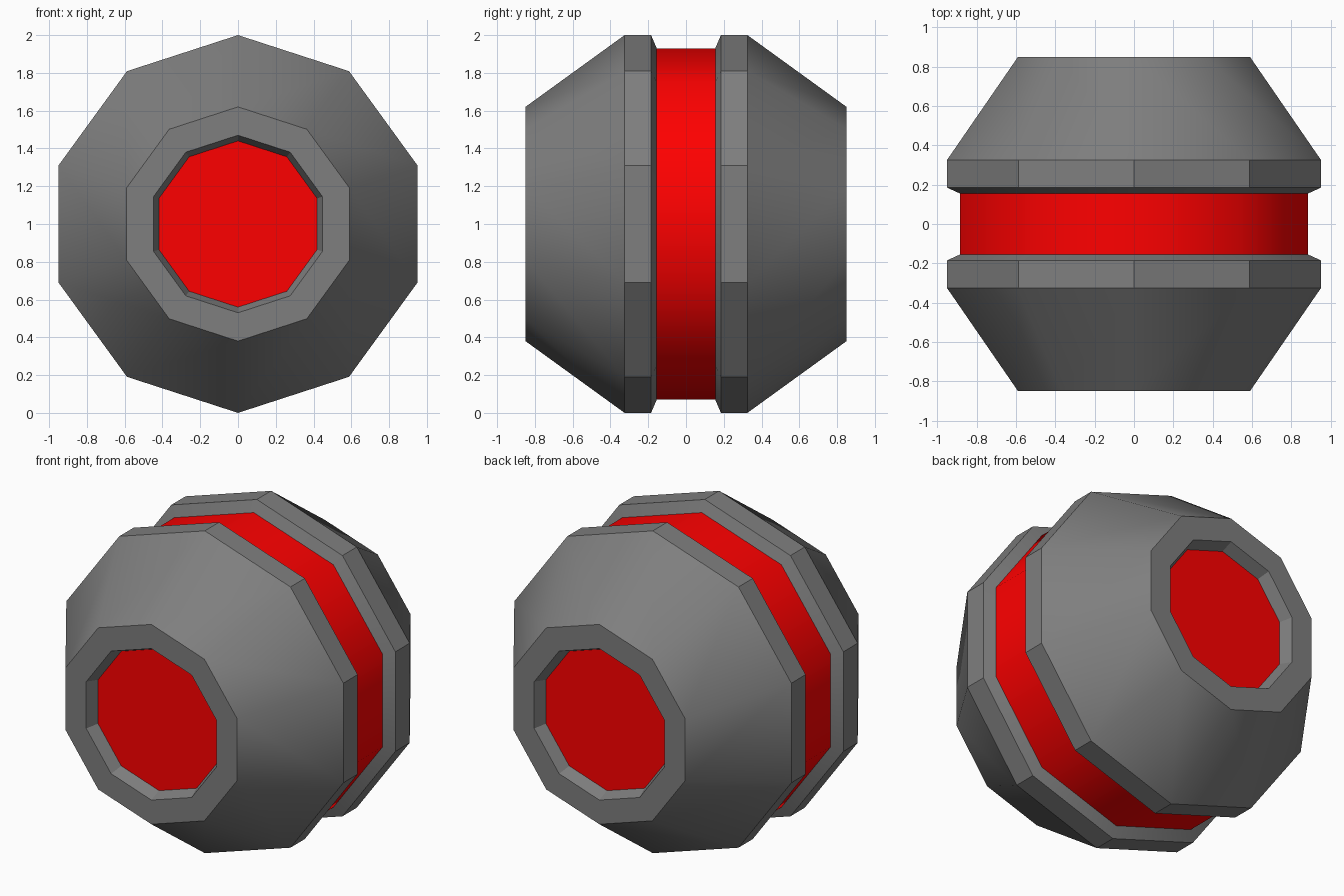
import bpy, bmesh, math

if "Cube" in bpy.data.objects:
    bpy.data.objects.remove(bpy.data.objects["Cube"])

SIDES = 10
CENTRE_Z = 1.0


def material(name, colour):
    mat = bpy.data.materials.new(name)
    mat.diffuse_color = (*colour, 1)
    mat.use_nodes = True
    mat.node_tree.nodes["Principled BSDF"].inputs["Base Color"].default_value = mat.diffuse_color
    return mat


red = material("red", (1.0, 0.0, 0.0))
dark_grey = material("dark_grey", (0.21, 0.21, 0.21))


def lathe(name, profile, smooth_angle, mat, cap=False, mirror=True):
    """Spin a (radius, y) profile around the y axis as a decagon, corner up."""
    bm = bmesh.new()
    angles = [2 * math.pi * i / SIDES for i in range(SIDES)]
    rings = [[bm.verts.new((r * math.sin(a), y, r * math.cos(a))) for a in angles]
             for r, y in profile]
    for a, b in zip(rings, rings[1:]):
        for i in range(SIDES):
            j = (i + 1) % SIDES
            bm.faces.new((a[i], a[j], b[j], b[i]))
    if cap:
        bm.faces.new(rings[0][::-1])
    mesh = bpy.data.meshes.new(name)
    bm.to_mesh(mesh)
    bm.free()
    mesh.materials.append(mat)
    obj = bpy.data.objects.new(name, mesh)
    obj.location.z = CENTRE_Z
    bpy.context.collection.objects.link(obj)
    bpy.ops.object.select_all(action='DESELECT')
    obj.select_set(True)
    bpy.context.view_layer.objects.active = obj
    bpy.ops.object.shade_smooth_by_angle(angle=math.radians(smooth_angle))
    if mirror:
        mod = obj.modifiers.new("Mirror", 'MIRROR')
        mod.use_axis = (False, True, False)
    return obj


# grey half shells: recess wall, end rim, cone, outer band, chamfer into the groove
lathe("half_shells",
      [(0.44, -0.775), (0.47, -0.85), (0.62, -0.85), (1.0, -0.325),
       (1.0, -0.185), (0.93, -0.155)], 30, dark_grey)

# red band around the middle
lathe("centre_band", [(0.93, -0.155), (0.93, 0.155)], 40, red, mirror=False)

# red discs set into both ends
lathe("end_discs", [(0.44, -0.775), (0.44, -0.765)], 30, red, cap=True)
